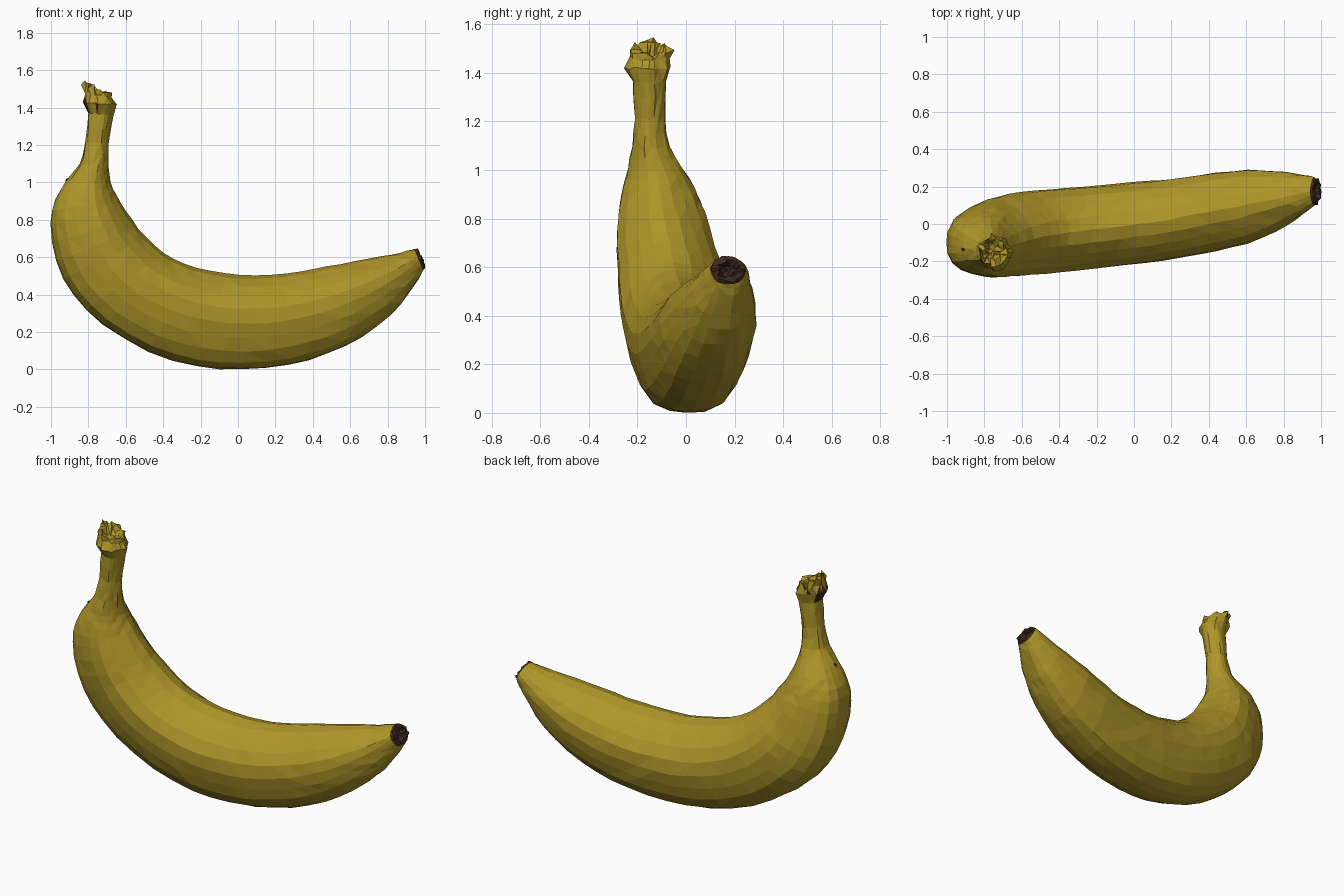
import bpy, bmesh, math, random
from mathutils import Vector

if "Cube" in bpy.data.objects:
    bpy.data.objects.remove(bpy.data.objects["Cube"])

random.seed(4)
SIDES = 20


def material(name, rgb):
    m = bpy.data.materials.new(name)
    m.diffuse_color = (*rgb, 1)
    m.use_nodes = True
    m.node_tree.nodes["Principled BSDF"].inputs["Base Color"].default_value = m.diffuse_color
    return m


yellow = material("ripe yellow", (0.42, 0.30, 0.022))
brown = material("dark brown", (0.050, 0.021, 0.015))

# Sections: outer x, z / inner x, z / centre y, half width in y
SECTIONS = [
    (-.800, 1.37, -.665, 1.36, -.150, .068),
    (-.815, 1.22, -.690, 1.21, -.150, .062),
    (-.845, 1.10, -.692, 1.09, -.145, .078),
    (-.915, 1.01, -.680, 1.00, -.125, .115),
    (-.975, .910, -.650, .930, -.110, .150),
    (-1.00, .780, -.600, .850, -.100, .180),
    (-.970, .580, -.530, .750, -.080, .205),
    (-.880, .400, -.440, .660, -.058, .220),
    (-.720, .240, -.340, .590, -.045, .225),
    (-.480, .095, -.220, .545, -.030, .223),
    (-.220, .018, -.060, .512, -.010, .220),
    (.020, .000, .100, .505, .010, .218),
    (.270, .025, .250, .512, .035, .213),
    (.480, .085, .400, .535, .065, .208),
    (.660, .170, .550, .565, .092, .197),
    (.810, .285, .700, .595, .122, .162),
    (.910, .400, .820, .615, .147, .122),
    (.965, .485, .900, .635, .166, .092),
    (.990, .530, .940, .645, .174, .074),
]


def unit_profile():
    """Rounded five-sided outline, fitted to -1..1 both ways."""
    pts = []
    for i in range(SIDES):
        a = 2 * math.pi * i / SIDES
        r = 1 + 0.03 * math.cos(5 * a)
        pts.append([r * math.cos(a), r * math.sin(a)])
    for k in (0, 1):
        lo, hi = min(p[k] for p in pts), max(p[k] for p in pts)
        for p in pts:
            p[k] = 2 * (p[k] - lo) / (hi - lo) - 1
    return pts


PROFILE = unit_profile()


def ring(sec, scale=1.0, push=(0, 0, 0), jitter=0.0):
    ox, oz, ix, iz, yc, hy = sec
    c = Vector(((ox + ix) / 2, yc, (oz + iz) / 2)) + Vector(push)
    u = Vector(((ix - ox) / 2, 0, (iz - oz) / 2))
    v = Vector((0, hy, 0))
    return [c + (u * p + v * q) * scale
            + Vector([random.uniform(-jitter, jitter) for _ in range(3)])
            for p, q in PROFILE]


def smooth_sections(secs, steps):
    """Catmull-Rom interpolation between sections."""
    out = []
    for i in range(len(secs) - 1):
        p0, p1 = secs[max(i - 1, 0)], secs[i]
        p2, p3 = secs[i + 1], secs[min(i + 2, len(secs) - 1)]
        for s in range(steps):
            t = s / steps
            out.append(tuple(
                0.5 * (2 * b + (c - a) * t + (2 * a - 5 * b + 4 * c - d) * t * t
                       + (3 * b - a - 3 * c + d) * t ** 3)
                for a, b, c, d in zip(p0, p1, p2, p3)))
    return out + [secs[-1]]


def loft(name, rings, mats, close_end=False, rule=None, flip=False):
    bm = bmesh.new()
    rows = [[bm.verts.new((p.x, p.y, max(p.z, 0))) for p in r] for r in rings]
    for a, b in zip(rows, rows[1:]):
        for i in range(SIDES):
            j = (i + 1) % SIDES
            bm.faces.new((a[i], b[i], b[j], a[j]))
    if close_end:
        mid = sum((v.co for v in rows[-1]), Vector()) / SIDES
        tip = bm.verts.new(mid)
        for i in range(SIDES):
            bm.faces.new((rows[-1][i], tip, rows[-1][(i + 1) % SIDES]))
    bmesh.ops.triangulate(bm, faces=bm.faces[:])
    bm.normal_update()
    # Make the skin face away from the first ring's centre
    bm.faces.ensure_lookup_table()
    f = bm.faces[0]
    mid = sum((v.co for v in rows[0]), Vector()) / SIDES
    if f.normal.dot(f.calc_center_median() - mid) < 0:
        bmesh.ops.reverse_faces(bm, faces=bm.faces[:])
        bm.normal_update()
    if rule:
        for f in bm.faces:
            f.material_index = rule(f)
    me = bpy.data.meshes.new(name)
    bm.to_mesh(me)
    bm.free()
    for m in mats:
        me.materials.append(m)
    ob = bpy.data.objects.new(name, me)
    bpy.context.collection.objects.link(ob)
    return ob


# Peel: stem and curved body in one skin
path = smooth_sections(SECTIONS, 2)
rings = [ring(s, jitter=0.0 if i in (0, len(path) - 1) else 0.003)
         for i, s in enumerate(path)]
loft("peel", rings, [yellow])

# Blossom end: ragged brown cap with a hollow middle
end = SECTIONS[-1]
loft("blossom_end", [
    rings[-1],
    ring(end, 0.90, (.012, 0, .006), 0.007),
    ring(end, 0.62, (.016, 0, .008), 0.008),
    ring(end, 0.35, (-.012, 0, -.004), 0.006)], [brown], True)

# Stem crown: flared, torn top with a brown scar on its outer side
knob = (-.825, 1.425, -.650, 1.415, -.157, .092)
neck = (-.815, 1.480, -.675, 1.450, -.150, .078)
rim = (-.825, 1.530, -.680, 1.470, -.142, .078)
loft("stem_crown", [
    rings[0],
    ring(knob, jitter=0.008),
    ring(neck, jitter=0.008),
    ring(rim, jitter=0.017),
    ring(rim, 0.65, (0, 0, -.005), 0.018),
    ring(rim, 0.35, (0, 0, -.045), 0.012)], [yellow, brown], True,
    lambda f: int(f.normal.x < -0.72 and 1.38 < f.calc_center_median().z < 1.45))

# Small brown speck where the stem meets the body
bpy.ops.mesh.primitive_ico_sphere_add(subdivisions=1, radius=0.016,
                                      location=(-.908, -.135, 1.012))
speck = bpy.context.object
speck.name = "speck"
speck.scale = (1, 0.7, 0.8)
speck.data.materials.append(brown)
